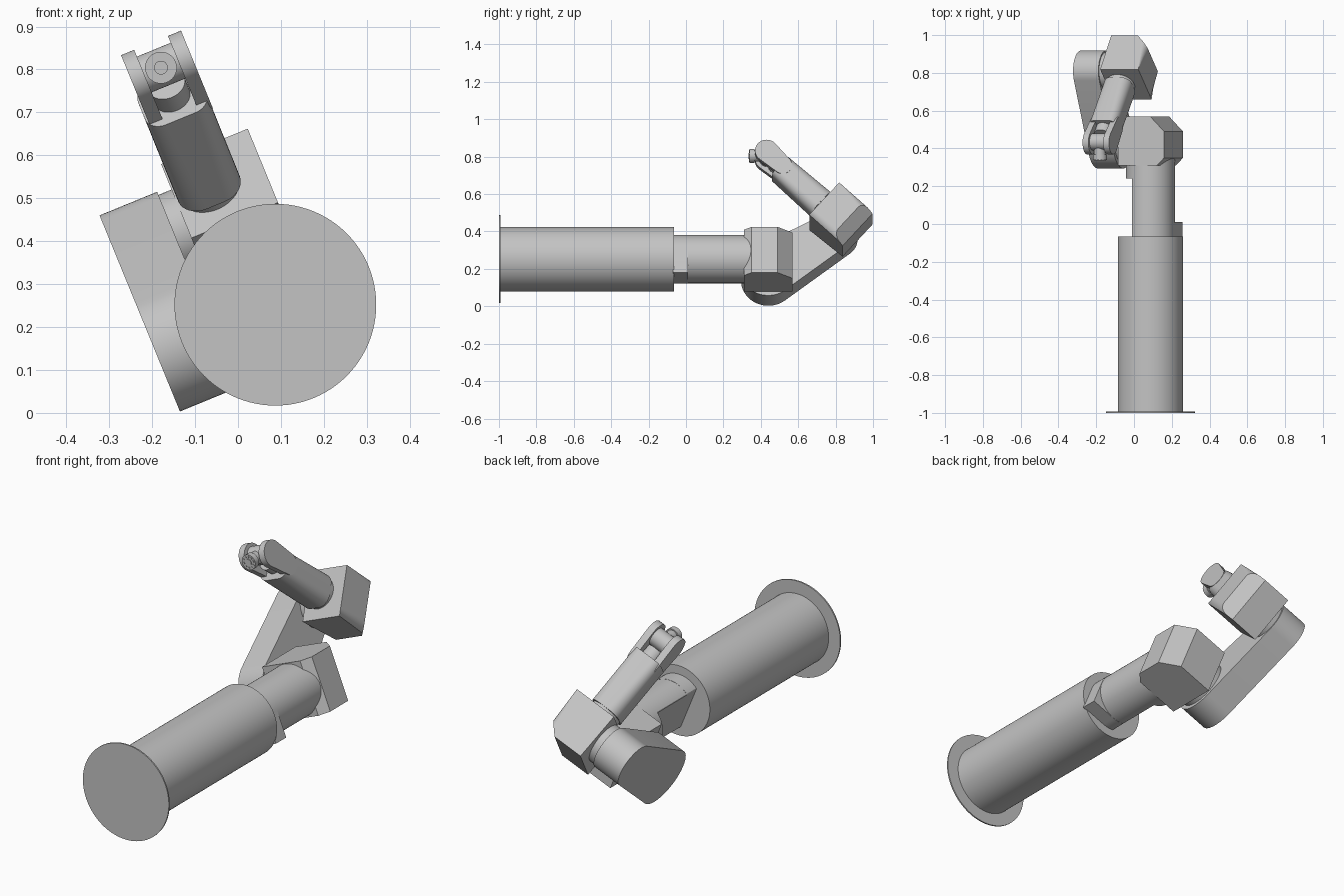
import bpy, bmesh
from math import radians, pi, cos, sin, acos, atan2, hypot
from mathutils import Matrix

if "Cube" in bpy.data.objects:
    bpy.data.objects.remove(bpy.data.objects["Cube"])

grey = bpy.data.materials.new("plain_grey")
grey.use_nodes = True
grey.diffuse_color = (0.55, 0.55, 0.55, 1)
grey.node_tree.nodes["Principled BSDF"].inputs["Base Color"].default_value = (0.55, 0.55, 0.55, 1)

# Frames: the arm is rolled about the base axis, the forearm is pitched at the elbow
T = Matrix.Translation
ROLL = T((0.087, 0, 0.252)) @ Matrix.Rotation(radians(-22.3), 4, 'Y')
SHOULDER = ROLL @ T((0, 0.44, 0))
ELBOW = ROLL @ T((0, 0.81, 0.24)) @ Matrix.Rotation(radians(-40.7), 4, 'X')
WRIST = ROLL @ T((-0.037, 0.435, 0.612))
# Extrusion directions: FORWARD runs along -y, SIDE runs along +x
FORWARD = Matrix.Rotation(radians(90), 4, 'X')
SIDE = Matrix(((0, 0, 1, 0), (1, 0, 0, 0), (0, 1, 0, 0), (0, 0, 0, 1)))
parts = []


def finish(name, bm, frame):
    bmesh.ops.recalc_face_normals(bm, faces=bm.faces[:])
    mesh = bpy.data.meshes.new(name)
    bm.transform(frame)
    bm.to_mesh(mesh)
    bm.free()
    mesh.materials.append(grey)
    obj = bpy.data.objects.new(name, mesh)
    bpy.context.collection.objects.link(obj)
    parts.append(obj)
    return obj


def loft(bm, start, end, lo, hi):
    a = [bm.verts.new((x, y, lo)) for x, y in start]
    b = [bm.verts.new((x, y, hi)) for x, y in end]
    bm.faces.new(a[::-1])
    bm.faces.new(b)
    for i in range(len(a)):
        j = (i + 1) % len(a)
        bm.faces.new((a[i], a[j], b[j], b[i]))


def prism(name, pts, lo, hi, frame, end=None):
    bm = bmesh.new()
    loft(bm, pts, end or pts, lo, hi)
    return finish(name, bm, frame)


def arc(cx, cy, r, start, stop, n):
    return [(cx + r * cos(start + (stop - start) * i / n),
             cy + r * sin(start + (stop - start) * i / n)) for i in range(n + 1)]


def circle(r, cx=0, cy=0, n=64):
    return arc(cx, cy, r, 0, 2 * pi, n)[:-1]


def rounded(x0, x1, y0, y1, r):
    corners = ((x1 - r, y1 - r), (x0 + r, y1 - r), (x0 + r, y0 + r), (x1 - r, y0 + r))
    return [p for i, c in enumerate(corners)
            for p in arc(*c, r, i * pi / 2, (i + 1) * pi / 2, 8)]


def capsule(c0, r0, c1, r1):
    dx, dy = c1[0] - c0[0], c1[1] - c0[1]
    turn, open_ = atan2(dy, dx), acos((r0 - r1) / hypot(dx, dy))
    return (arc(*c0, r0, turn + open_, turn + 2 * pi - open_, 28)
            + arc(*c1, r1, turn - open_, turn + open_, 28))


def housing(name, frame, x0, x1, y0, y1, z0, z1, chamfer, notch, soft):
    pts = [(x0, y0), (x1 - notch, y0), (x1, y0 + notch),
           (x1, y1 - chamfer), (x1 - chamfer, y1), (x0, y1)]
    bm = bmesh.new()
    loft(bm, pts, pts, z0, z1)
    if soft:
        edges = [e for e in bm.edges
                 if all(v.co.x > x1 - 1e-4 for v in e.verts)
                 and abs(e.verts[0].co.z - e.verts[1].co.z) < 1e-4]
        bmesh.ops.bevel(bm, geom=edges, offset=soft, segments=6, profile=0.5, affect='EDGES')
    return finish(name, bm, frame)


# Base
BASE = ROLL @ FORWARD
prism("base_plate", circle(0.235, n=96), 0.993, 1.0, BASE)
prism("base_column", circle(0.172, n=96), 0.065, 0.995, BASE)

# Rotating stem with a flat on the link side, and a collar with one square corner
def flatten(pts):
    return [(max(x, -0.06), y) for x, y in pts if x > -0.075]


prism("stem", flatten(circle(0.129, n=96)), -0.25, 0.07, BASE)
prism("stem_end", circle(0.129, n=96), -0.36, -0.24, BASE)
collar = arc(0, 0, 0.13, 0, 1.5 * pi, 72) + [(0.13, -0.13)]
prism("collar", flatten(collar), -0.01, 0.07, BASE)

# Shoulder and the link beside it
housing("shoulder_housing", SHOULDER, -0.132, 0.132, -0.13, 0.13, -0.132, 0.132, 0.08, 0.04, 0)
prism("shoulder_hub", circle(0.124), -0.165, -0.12, SHOULDER @ SIDE)
prism("link", capsule((0.44, 0), 0.146, (0.81, 0.24), 0.108), -0.30, -0.155, ROLL @ SIDE)

# Elbow
housing("elbow_housing", ELBOW, -0.122, 0.096, -0.10, 0.135, -0.115, 0.13, 0.065, 0, 0.04)
prism("elbow_hub", circle(0.1), -0.165, -0.11, ELBOW @ SIDE)

# Forearm
ARM = ELBOW @ FORWARD
prism("forearm_collar", circle(0.076, -0.04, 0.012), 0.09, 0.13, ARM)
prism("forearm", rounded(-0.118, 0.037, -0.068, 0.091, 0.055), 0.12, 0.425, ARM,
      end=rounded(-0.117, 0.038, -0.043, 0.093, 0.04))
prism("wrist_neck", circle(0.045, -0.04, 0.03), 0.41, 0.475, ARM)

# Wrist fork
for name, lo in (("right", -0.112), ("left", 0.006)):
    prism(name + "_fork_ear", capsule((-0.53, 0.035), 0.062, (-0.41, 0.028), 0.05),
          lo, lo + 0.033, ELBOW @ SIDE)

# Wrist joint and tool flange
prism("wrist_barrel", circle(0.045), -0.045, 0.045, WRIST @ SIDE)
TOOL = WRIST @ FORWARD
prism("wrist_body", circle(0.031), 0, 0.08, TOOL)
prism("tool_flange", circle(0.037), 0.068, 0.096, TOOL)
prism("flange_boss", circle(0.016, n=32), 0.09, 0.1, TOOL)
bolts = bmesh.new()
for x, y in circle(0.027, n=10):
    ring = circle(0.005, x, y, 12)
    loft(bolts, ring, ring, 0.09, 0.099)
finish("flange_bolts", bolts, TOOL)

# Smooth the round surfaces and keep the edges sharp
bpy.ops.object.select_all(action='DESELECT')
for obj in parts:
    obj.select_set(True)
bpy.context.view_layer.objects.active = parts[0]
bpy.ops.object.shade_smooth_by_angle(angle=radians(25))
